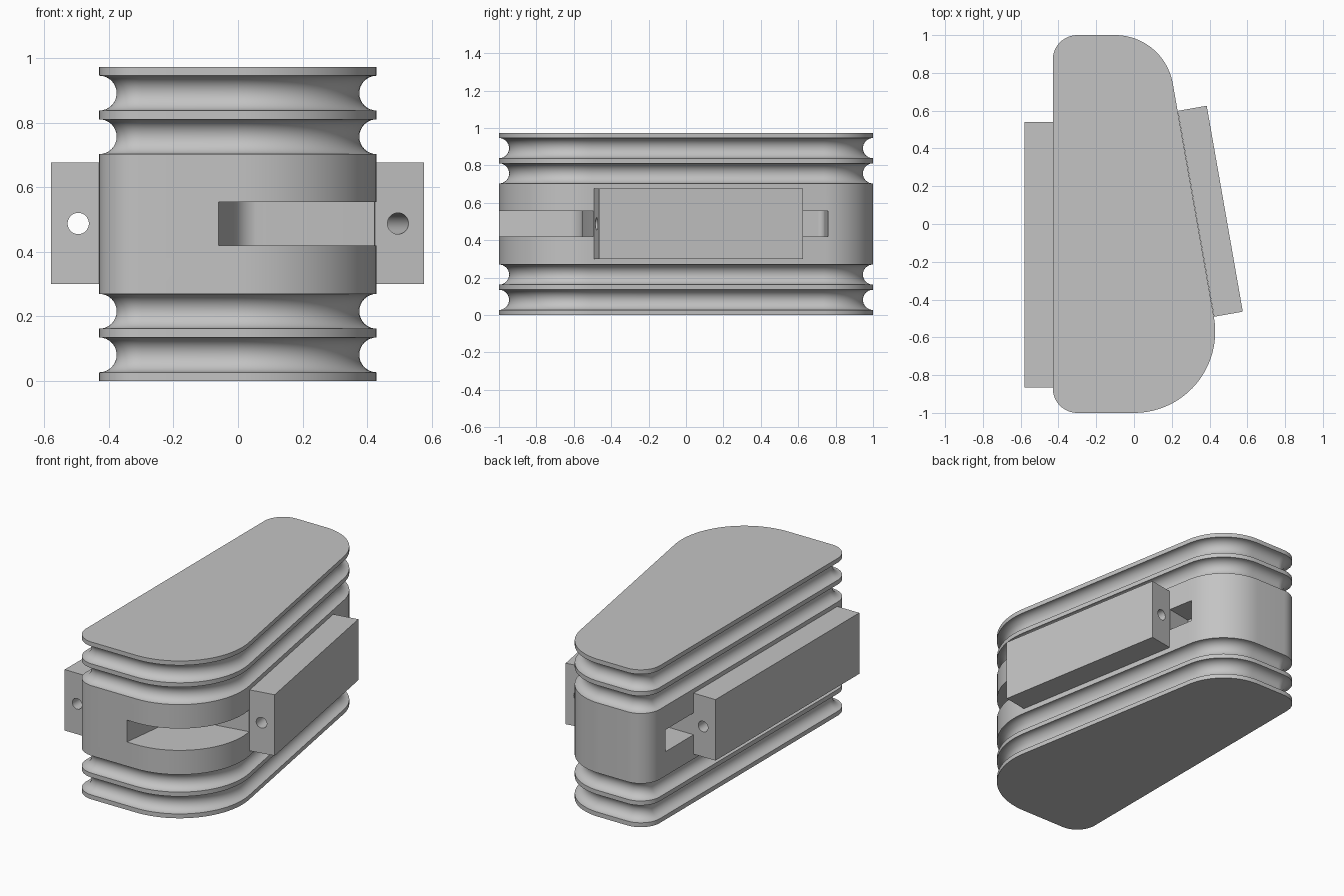
import bpy, bmesh, math
from mathutils import Matrix

cube = bpy.data.objects.get("Cube")
if cube:
    bpy.data.objects.remove(cube)

grey = bpy.data.materials.new("plain grey")
grey.use_nodes = True
GREY = (0.55, 0.55, 0.55, 1)
grey.diffuse_color = GREY
grey.node_tree.nodes["Principled BSDF"].inputs["Base Color"].default_value = GREY

SLANT = math.radians(10)
SLOT = (0.42, 0.555)
RING, GROOVE, TOP = 0.027, 0.054, 0.973


def finish(name, bm):
    bmesh.ops.recalc_face_normals(bm, faces=bm.faces)
    mesh = bpy.data.meshes.new(name)
    bm.to_mesh(mesh)
    bm.free()
    mesh.materials.append(grey)
    obj = bpy.data.objects.new(name, mesh)
    bpy.context.collection.objects.link(obj)
    return obj


def loft(name, rings):
    """Skin a stack of equal-sized closed rings and cap both ends."""
    bm = bmesh.new()
    loops = [[bm.verts.new(p) for p in ring] for ring in rings]
    n = len(loops[0])
    for low, high in zip(loops, loops[1:]):
        for i in range(n):
            j = (i + 1) % n
            bm.faces.new((low[i], low[j], high[j], high[i]))
    bm.faces.new(loops[0][::-1])
    bm.faces.new(loops[-1])
    return finish(name, bm)


def prism(name, plan, z0, z1):
    return loft(name, [[(x, y, z) for x, y in plan] for z in (z0, z1)])


def arc(cx, cy, r, a0, a1, steps):
    return [(cx + r * math.cos(a0 + (a1 - a0) * i / steps),
             cy + r * math.sin(a0 + (a1 - a0) * i / steps)) for i in range(steps + 1)]


def cut(obj, cutters):
    for c in cutters:
        c.hide_render = True
        mod = obj.modifiers.new("cut", "BOOLEAN")
        mod.operation, mod.solver, mod.object = "DIFFERENCE", "EXACT", c
    deps = bpy.context.evaluated_depsgraph_get()
    mesh = bpy.data.meshes.new_from_object(obj.evaluated_get(deps))
    obj.modifiers.clear()
    obj.data = mesh
    for c in cutters:
        bpy.data.objects.remove(c)


def smooth(obj):
    bpy.ops.object.select_all(action="DESELECT")
    obj.select_set(True)
    bpy.context.view_layer.objects.active = obj
    bpy.ops.object.shade_smooth_by_angle(angle=math.radians(30))


# Body outline: tapered slab with four rounded corners, shrunk by an inset
def outline(inset):
    q = math.pi / 2
    return (arc(0, -0.57, 0.43 - inset, -q, SLANT, 24)
            + arc(-0.1, 0.69, 0.31 - inset, SLANT, q, 20)
            + arc(-0.3, 0.87, 0.13 - inset, q, 2 * q, 12)
            + arc(-0.3, -0.87, 0.13 - inset, 2 * q, 3 * q, 12))


# Side profile: two half-round grooves near the bottom, mirrored to the top
profile = [(0, 0)]
for k in range(2):
    middle = RING + GROOVE + k * (RING + 2 * GROOVE)
    for i in range(17):
        a = math.pi * i / 16
        profile.append((GROOVE * math.sin(a), middle - GROOVE * math.cos(a)))
profile += [(inset, TOP - z) for inset, z in reversed(profile)]
body = loft("grooved_body", [[(x, y, z) for x, y in outline(d)] for d, z in profile])

# Pockets in the body: front corner, back right and back left
front_pocket = prism(
    "front_pocket_cutter",
    [(-0.06, -1.0), (-0.085, -1.15), (0.7, -1.15), (0.7, -0.447), (0.08, -0.556)]
    + arc(0.07, -0.64, 0.085, math.radians(100), math.radians(170), 8), *SLOT)
right_pocket = prism(
    "right_pocket_cutter",
    [(0.5, 0.647), (0.5, 0.81), (0.2, 0.76), (0.08, 0.74)]
    + arc(0.08, 0.71, 0.03, math.radians(100), math.radians(190), 6)
    + [(0.07, 0.571)], *SLOT)
left_pocket = prism(
    "left_pocket_cutter",
    [(-0.7, 0.54), (-0.25, 0.54), (-0.25, 0.77)]
    + arc(-0.28, 0.77, 0.03, 0, math.pi / 2, 6) + [(-0.7, 0.84)], *SLOT)
cut(body, [front_pocket, right_pocket, left_pocket])
smooth(body)


# Side blocks with a hole drilled along their length
def side_block(name, plan, hole_xy, angle):
    block = prism(name, plan, 0.3, 0.677)
    bm = bmesh.new()
    bmesh.ops.create_cone(bm, cap_ends=True, segments=32, radius1=0.033,
                          radius2=0.033, depth=4)
    bm.transform(Matrix.Translation((*hole_xy, 0.488))
                 @ Matrix.Rotation(angle, 4, "Z") @ Matrix.Rotation(math.pi / 2, 4, "X"))
    cut(block, [finish(name + "_drill", bm)])
    smooth(block)


side_block("straight_side_block",
           [(-0.58, -0.865), (-0.43, -0.865), (-0.43, 0.54), (-0.58, 0.54)],
           (-0.495, 0), 0)
side_block("slanted_side_block",
           [(0.424, -0.491), (0.576, -0.464), (0.385, 0.626), (0.232, 0.599)],
           (0.399, 0.07), SLANT)
